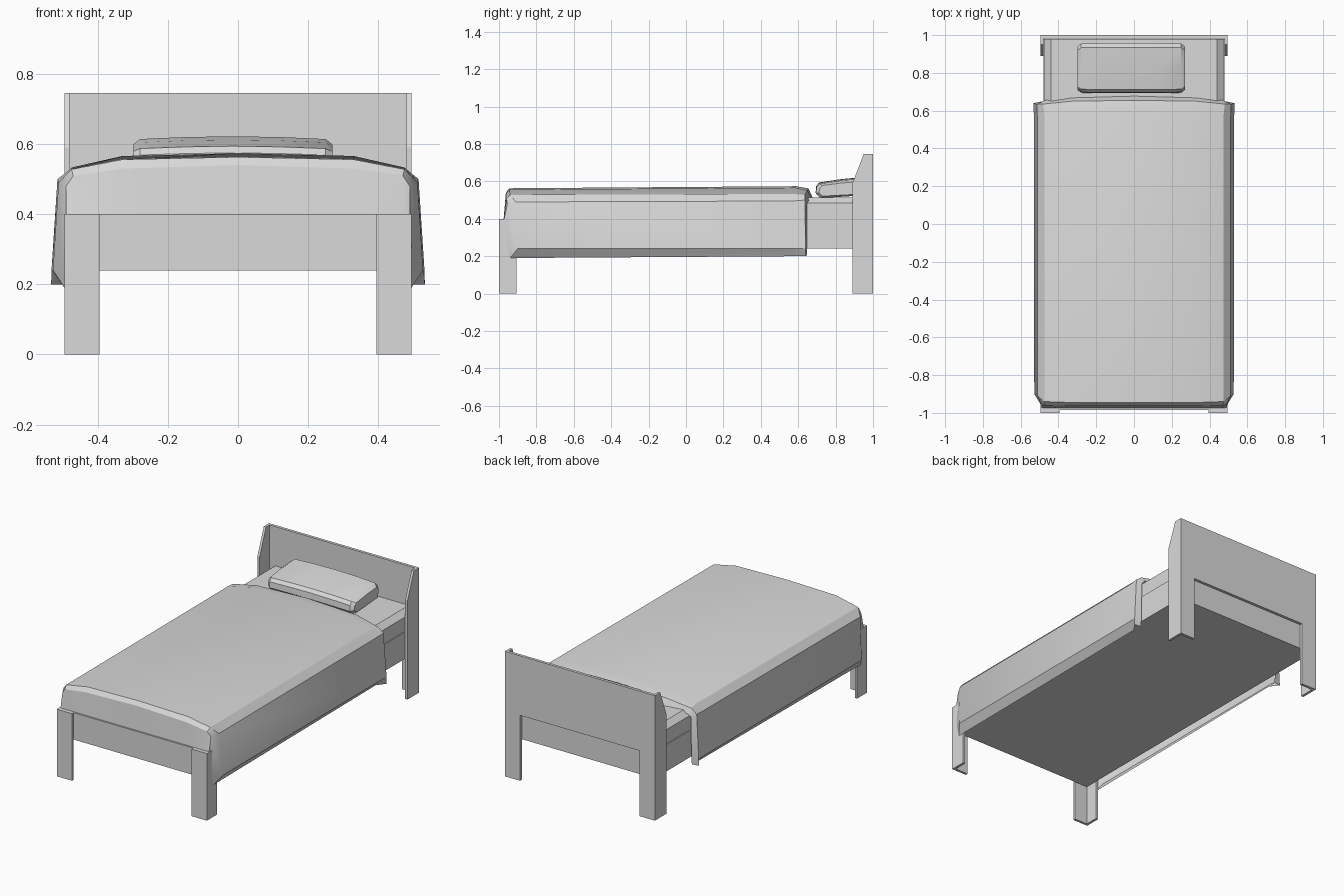
import bpy, bmesh, math

if "Cube" in bpy.data.objects:
    bpy.data.objects.remove(bpy.data.objects["Cube"])

grey = bpy.data.materials.new("light grey")
grey.diffuse_color = (0.7, 0.7, 0.7, 1)
grey.use_nodes = True
grey.node_tree.nodes["Principled BSDF"].inputs["Base Color"].default_value = grey.diffuse_color


def finish(bm, name, smooth=None):
    bmesh.ops.recalc_face_normals(bm, faces=bm.faces)
    me = bpy.data.meshes.new(name)
    bm.to_mesh(me)
    bm.free()
    me.materials.append(grey)
    ob = bpy.data.objects.new(name, me)
    bpy.context.collection.objects.link(ob)
    if smooth:
        bpy.ops.object.select_all(action='DESELECT')
        ob.select_set(True)
        bpy.context.view_layer.objects.active = ob
        bpy.ops.object.shade_smooth_by_angle(angle=math.radians(smooth))
    return ob


def prism(name, pts, move):
    """Polygon extruded along a vector."""
    bm = bmesh.new()
    face = bm.faces.new([bm.verts.new(p) for p in pts])
    ext = bmesh.ops.extrude_face_region(bm, geom=[face], use_keep_orig=True)
    bmesh.ops.translate(bm, vec=move, verts=[v for v in ext["geom"] if isinstance(v, bmesh.types.BMVert)])
    return finish(bm, name)


def box(name, x, y0, y1, z0, z1):
    return prism(name, [(-x, y0, z0), (x, y0, z0), (x, y1, z0), (-x, y1, z0)], (0, 0, z1 - z0))


def loft(name, rings, closed, smooth):
    bm = bmesh.new()
    rows = [[bm.verts.new(p) for p in r] for r in rings]
    n = len(rows[0])
    for a, b in zip(rows, rows[1:]):
        for i in range(n if closed else n - 1):
            j = (i + 1) % n
            bm.faces.new((a[i], a[j], b[j], b[i]))
    if closed:
        bm.faces.new(rows[0])
        bm.faces.new(rows[-1])
    return finish(bm, name, smooth)


# bed base and foot board
box("bed_frame", 0.48, -0.985, 0.98, 0.24, 0.40)

# mattress with chamfered top edges
section = [(-0.475, 0.40), (0.475, 0.40), (0.475, 0.485), (0.44, 0.513), (-0.44, 0.513), (-0.475, 0.485)]
prism("mattress", [(x, -0.93, z) for x, z in section], (0, 1.91, 0))

# headboard with its rear legs, an upside-down U
u = [(-0.495, 0), (-0.395, 0), (-0.395, 0.39), (0.395, 0.39), (0.395, 0), (0.495, 0), (0.495, 0.745), (-0.495, 0.745)]
prism("headboard", [(x, 0.983, z) for x, z in u], (0, 0.017, 0))

# headboard wings and L-shaped front legs on both sides
wing = [(0.89, 0), (0.983, 0), (0.983, 0.745), (0.95, 0.745), (0.89, 0.59)]
ell = [(0.395, -1), (0.495, -1), (0.495, -0.905), (0.48, -0.905), (0.48, -0.985), (0.395, -0.985)]
for s, side in ((-1, "left"), (1, "right")):
    prism("headboard_wing_" + side, [(s * 0.48, y, z) for y, z in wing], (s * 0.015, 0, 0))
    prism("front_leg_" + side, [(s * x, y, 0) for x, y in ell], (0, 0, 0.40))

# blanket: half sections from foot hem to head hem, mirrored in x
halves = [
    [(0, -.975, .40), (.33, -.975, .40), (.47, -.975, .40), (.49, -.972, .40), (.493, -.96, .24), (.49, -.95, .195)],
    [(0, -.963, .54), (.33, -.963, .53), (.47, -.960, .51), (.49, -.955, .48), (.50, -.945, .24), (.492, -.945, .195)],
    [(0, -.945, .563), (.33, -.945, .556), (.475, -.94, .528), (.512, -.91, .49), (.528, -.90, .24), (.495, -.94, .19)],
    [(0, .59, .574), (.33, .585, .566), (.475, .58, .533), (.512, .57, .495), (.53, .56, .24), (.495, .59, .20)],
    [(0, .655, .562), (.33, .65, .552), (.48, .635, .527), (.515, .635, .50), (.532, .64, .24), (.533, .64, .20)],
    [(0, .677, .513), (.33, .67, .508), (.47, .655, .498), (.485, .648, .48), (.49, .648, .24), (.49, .645, .20)],
]
loft("blanket", [[(-x, y, z) for x, y, z in h[:0:-1]] + h for h in halves], False, 30)

# pillow: side profile swept across x, shrunk at the ends
prof = [(.715, .515), (.693, .54), (.696, .575), (.712, .594), (.83, .612), (.935, .622), (.957, .60), (.95, .53)]
rings = []
for x, k, drop in ((-.30, .72, .008), (-.28, .97, .006), (-.15, 1, .002), (-.015, 1, 0), (.12, 1, .002), (.25, .97, .006), (.27, .72, .008)):
    rings.append([(x, .825 + (y - .825) * (.5 + k / 2), .565 + (z - .565) * k - drop) for y, z in prof])
loft("pillow", rings, True, 30)
